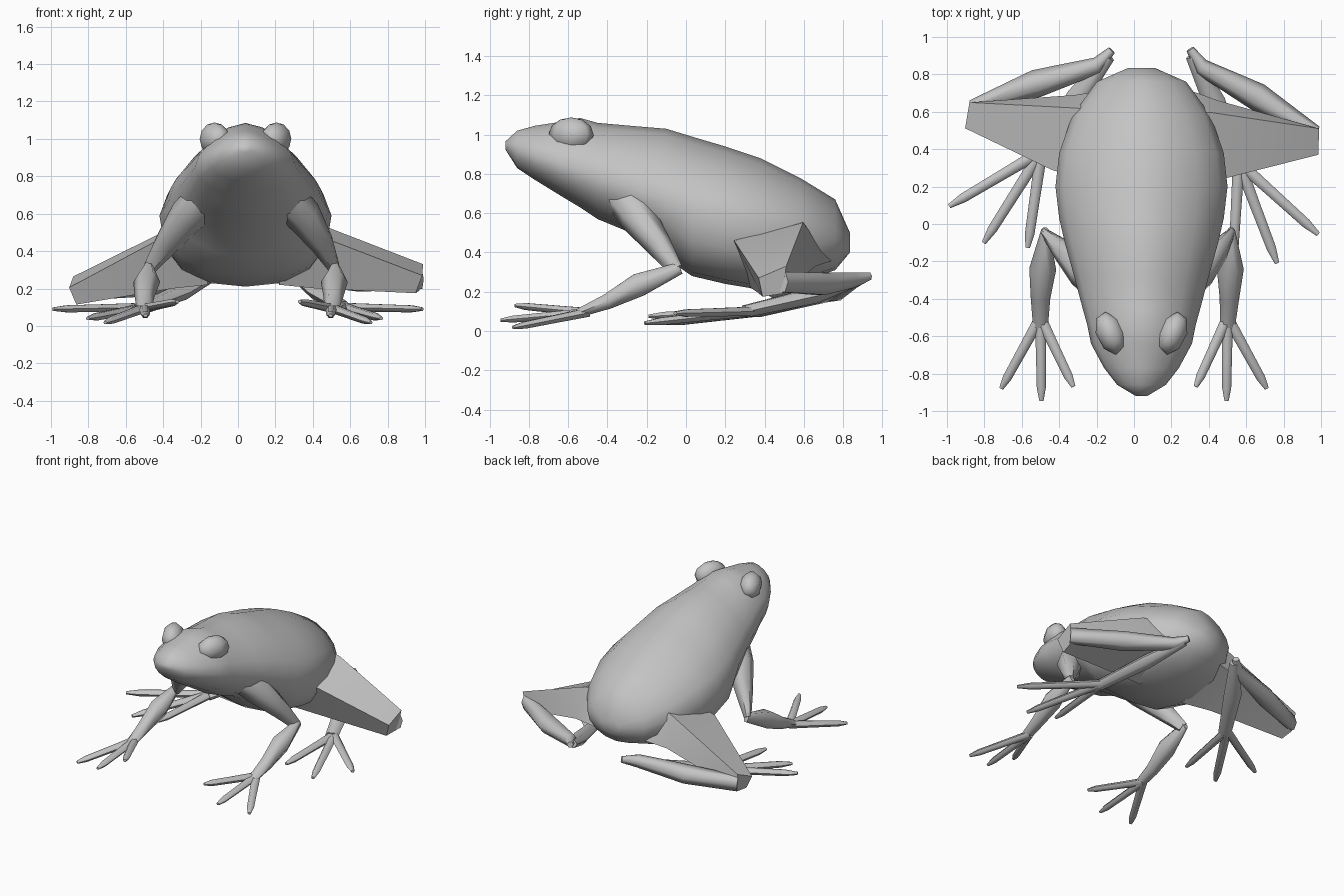
import bpy, bmesh, math
from mathutils import Vector, Matrix

if "Cube" in bpy.data.objects:
    bpy.data.objects.remove(bpy.data.objects["Cube"])

skin = bpy.data.materials.new("grey_skin")
skin.diffuse_color = (0.55, 0.55, 0.55, 1)
skin.use_nodes = True
skin.node_tree.nodes["Principled BSDF"].inputs["Base Color"].default_value = skin.diffuse_color
CX = 0.04  # body centre line


def finish(bm, name, angle=65):
    bmesh.ops.recalc_face_normals(bm, faces=bm.faces)
    me = bpy.data.meshes.new(name)
    bm.to_mesh(me)
    bm.free()
    ob = bpy.data.objects.new(name, me)
    bpy.context.collection.objects.link(ob)
    me.materials.append(skin)
    bpy.ops.object.select_all(action='DESELECT')
    ob.select_set(True)
    bpy.context.view_layer.objects.active = ob
    bpy.ops.object.shade_smooth_by_angle(angle=math.radians(angle))


def loft(name, rings, angle=65):
    """Skin a list of point rings and cap both ends."""
    bm = bmesh.new()
    vs = [[bm.verts.new(p) for p in ring] for ring in rings]
    n = len(vs[0])
    for a, b in zip(vs, vs[1:]):
        for i in range(n):
            j = (i + 1) % n
            bm.faces.new((a[i], a[j], b[j], b[i]))
    bm.faces.new(vs[0])
    bm.faces.new(vs[-1])
    finish(bm, name, angle)


def limb(name, pts, place, sides=6):
    """Tapered tube: each point is x, y, z, half width, half height."""
    pos = [place(Vector(p[:3])) for p in pts]
    rings = []
    for i, p in enumerate(pts):
        t = (pos[min(i + 1, len(pts) - 1)] - pos[max(i - 1, 0)]).normalized()
        side = t.cross(Vector((0, 0, 1))).normalized()
        up = side.cross(t)
        angles = [2 * math.pi * k / sides for k in range(sides)]
        rings.append([pos[i] + side * math.cos(a) * p[3] + up * math.sin(a) * p[4] for a in angles])
    loft(name, rings)


def digit(name, base, tip, place, r):
    """Toe or finger with a slightly swollen end."""
    base, tip = Vector(base), Vector(tip)
    limb(name, [(*base.lerp(tip, f), r * s, r * s * 0.85)
                for f, s in ((0, 1), (0.45, 0.88), (0.85, 0.8), (1, 0.38))], place)


# Body: y, top, bottom, half width, height of widest point
sections = [
    (-0.92, 0.965, 0.925, 0.03, 0.945),
    (-0.86, 1.02, 0.83, 0.13, 0.92),
    (-0.77, 1.045, 0.77, 0.20, 0.89),
    (-0.64, 1.065, 0.69, 0.27, 0.85),
    (-0.54, 1.085, 0.63, 0.29, 0.82),
    (-0.45, 1.06, 0.57, 0.315, 0.79),
    (-0.28, 1.045, 0.50, 0.36, 0.73),
    (-0.10, 1.03, 0.37, 0.41, 0.67),
    (0.03, 0.99, 0.28, 0.44, 0.62),
    (0.20, 0.94, 0.24, 0.46, 0.59),
    (0.38, 0.88, 0.21, 0.44, 0.56),
    (0.58, 0.78, 0.25, 0.37, 0.52),
    (0.76, 0.67, 0.31, 0.24, 0.47),
    (0.835, 0.50, 0.40, 0.07, 0.45),
]
rings = []
for y, top, bot, w, zw in sections:
    belly = 0.78 if -0.05 < y < 0.6 else 1.0  # squarer belly
    ring = []
    for k in range(16):
        a = 2 * math.pi * k / 16
        c, s = math.cos(a), math.sin(a)
        e = belly if s < -0.01 else 1.2
        x = math.copysign(abs(c) ** e, c) * w
        z = zw + math.copysign(abs(s) ** e, s) * ((top - zw) if s > 0 else (zw - bot))
        ring.append((CX + x, y, z))
    rings.append(ring)
loft("body", rings, 60)

for label, sgn in (("right", 1), ("left", -1)):
    # Eye, front end turned inward
    bm = bmesh.new()
    bmesh.ops.create_uvsphere(bm, u_segments=8, v_segments=6, radius=1)
    for v in bm.verts:
        x, y, z = v.co.x * 0.08, v.co.y * 0.115, v.co.z * 0.088
        v.co = (CX + sgn * (0.165 + x + 0.25 * y), -0.585 + y, 1.0 + z)
    finish(bm, label + "_eye")

    # Front limb: the mirror line drifts from the body centre to x = 0 at the hand
    def arm(p):
        shift = 2 * CX * max(0, min(1, (p.z - 0.1) / 0.4))
        return p.copy() if sgn > 0 else Vector((shift - p.x, p.y, p.z))

    limb(label + "_upper_arm", [(0.26, -0.31, 0.68, 0.11, 0.10), (0.35, -0.25, 0.59, 0.095, 0.10),
                                (0.45, -0.14, 0.44, 0.06, 0.07), (0.515, -0.05, 0.31, 0.025, 0.04)], arm)
    limb(label + "_forearm", [(0.52, -0.03, 0.32, 0.02, 0.035), (0.515, -0.24, 0.235, 0.072, 0.068),
                              (0.51, -0.40, 0.15, 0.052, 0.045), (0.50, -0.55, 0.09, 0.04, 0.025)], arm)
    for i, tip in enumerate([(0.33, -0.87, 0.13), (0.495, -0.945, 0.055), (0.71, -0.88, 0.018)]):
        digit(f"{label}_finger_{i + 1}", (0.50, -0.50, 0.095), tip, arm, 0.03)

    # Hind limb: the left one is mirrored, swung back at the hip, knee lowered
    def leg(p, drop=0.0):
        if sgn > 0:
            return p.copy()
        hip = Vector((-0.2, 0.43, 0))
        q = Vector((2 * CX - p.x, p.y, p.z)) - hip
        q = Matrix.Rotation(math.radians(-11.5), 3, 'Z') @ q + hip
        q.z -= drop * max(0, min(1, (p.x - 0.42) / 0.57))
        return q

    def low_leg(p):
        return leg(p, 0.065)

    # Thigh ring order: upper back, upper front, lower front, lower back
    thigh = [[(0.20, 0.60, 0.58), (0.25, 0.22, 0.47), (0.22, 0.33, 0.22), (0.20, 0.75, 0.36)],
             [(0.42, 0.595, 0.55), (0.49, 0.245, 0.46), (0.42, 0.36, 0.20), (0.45, 0.66, 0.33)],
             [(0.99, 0.51, 0.33), (0.985, 0.37, 0.27), (0.95, 0.39, 0.175), (0.97, 0.49, 0.19)]]
    loft(label + "_thigh", [[low_leg(Vector(p)) for p in r] for r in thigh], 60)
    limb(label + "_shin", [(0.975, 0.49, 0.25, 0.035, 0.06), (0.66, 0.68, 0.24, 0.075, 0.065),
                           (0.36, 0.84, 0.26, 0.045, 0.045), (0.30, 0.935, 0.28, 0.022, 0.022)], low_leg)
    limb(label + "_foot", [(0.31, 0.90, 0.27, 0.035, 0.03), (0.43, 0.65, 0.18, 0.06, 0.045),
                           (0.56, 0.30, 0.10, 0.045, 0.035)], leg)
    for i, tip in enumerate([(0.985, -0.055, 0.09), (0.765, -0.21, 0.04), (0.53, -0.19, 0.075)]):
        digit(f"{label}_toe_{i + 1}", (0.56, 0.33, 0.10), tip, leg, 0.032)
